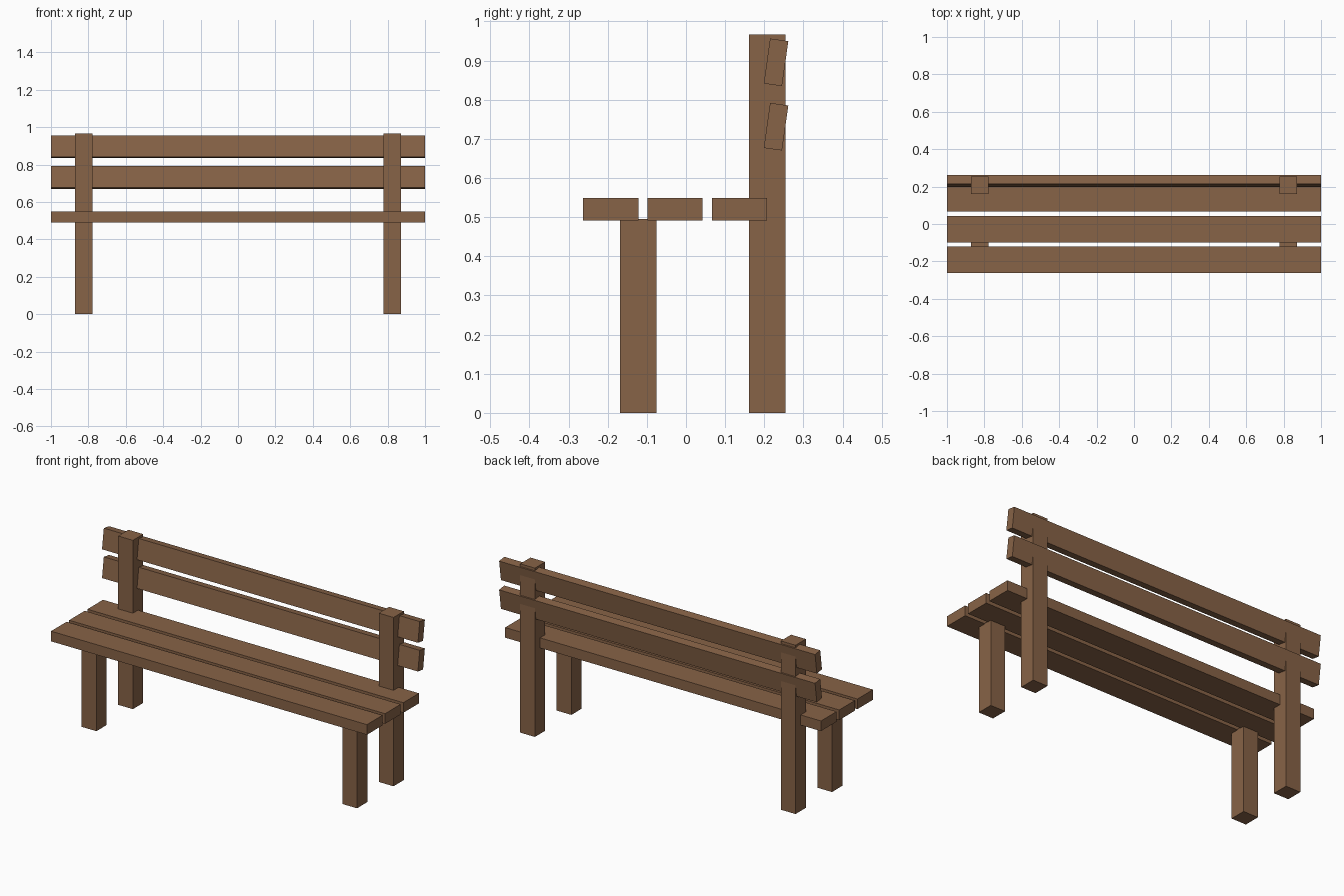
import bpy
import math

if "Cube" in bpy.data.objects:
    bpy.data.objects.remove(bpy.data.objects["Cube"])

wood = bpy.data.materials.new("brown wood")
wood.diffuse_color = (0.245, 0.125, 0.063, 1.0)
wood.use_nodes = True
wood.node_tree.nodes["Principled BSDF"].inputs["Base Color"].default_value = wood.diffuse_color


def board(name, center, size, tilt=0.0):
    """A plain timber box, optionally tilted about the x axis."""
    bpy.ops.mesh.primitive_cube_add(size=1, location=center)
    ob = bpy.context.object
    ob.name = name
    ob.scale = size
    bpy.ops.object.transform_apply(location=False, rotation=False, scale=True)
    ob.rotation_euler.x = tilt
    ob.data.materials.append(wood)
    return ob


# Legs: short ones in front, tall posts behind that carry the backrest
LEG = 0.093
for side, x in (("left", -0.825), ("right", 0.825)):
    for name, y, height in (("front_leg", -0.122, 0.495), ("back_post", 0.208, 0.966)):
        board(f"{name}_{side}", (x, y, height / 2), (LEG, LEG, height))

# Three seat slats
for i, y in enumerate((-0.192, -0.028, 0.137)):
    board(f"seat_slat_{i + 1}", (0, y, 0.520), (2.0, 0.141, 0.058))

# Two backrest slats leaning backwards
for i, z in enumerate((0.731, 0.8955)):
    board(f"backrest_slat_{i + 1}", (0, 0.230, z), (2.0, 0.047, 0.116), math.radians(-8))
